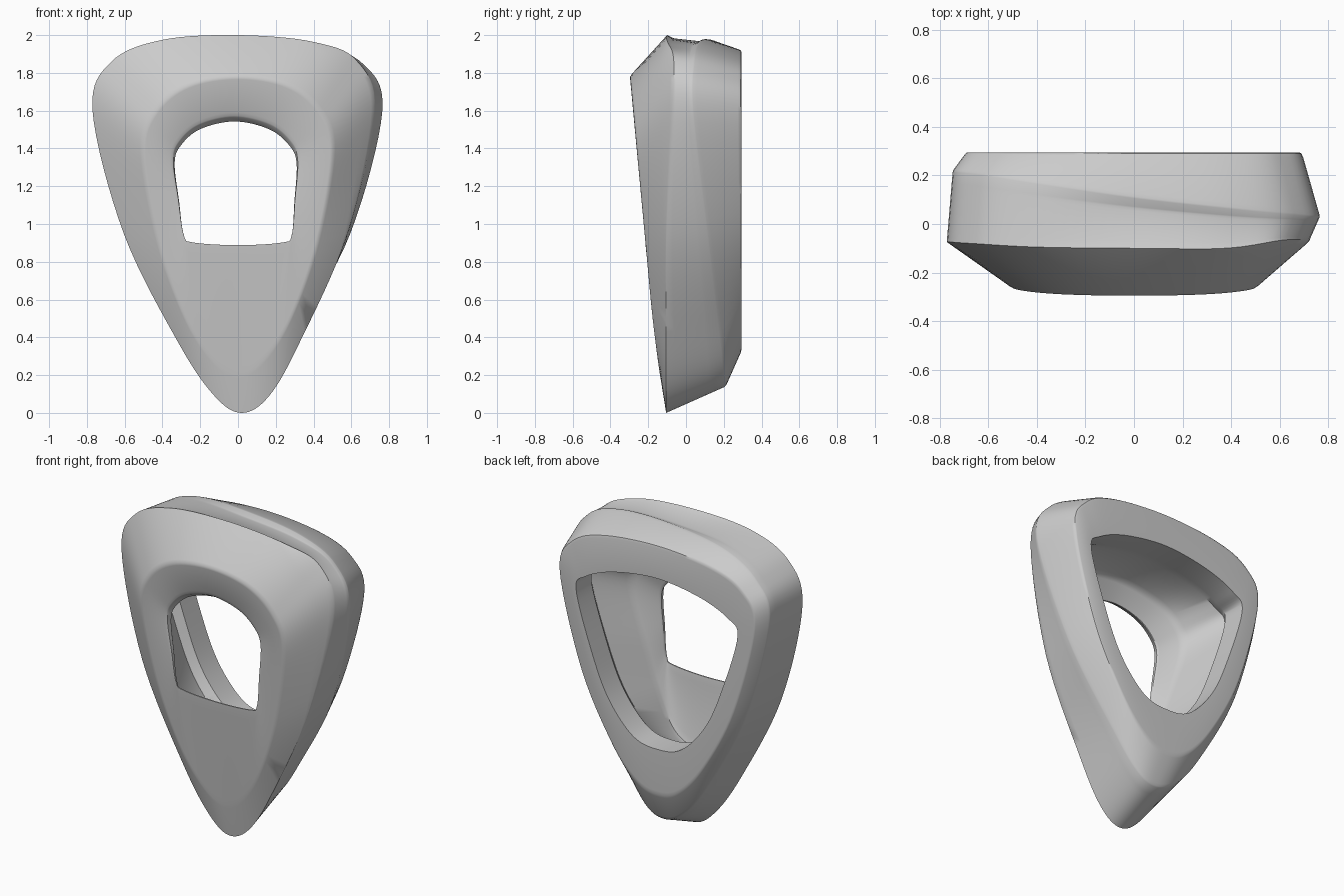
import bpy, bmesh, math
from mathutils import Vector

if "Cube" in bpy.data.objects:
    bpy.data.objects.remove(bpy.data.objects["Cube"])

SEG = 8  # spline steps between control points


def mirrored(half, yfun):
    """Half profile (x, z) from top to bottom -> full closed loop of 3D points."""
    right = [Vector((x, yfun(z), z)) for x, z in half]
    left = [Vector((-p.x, p.y, p.z)) for p in right[-2:0:-1]]
    return right + left


def spline(pts):
    """Closed Catmull-Rom curve through the control points."""
    out, n = [], len(pts)
    for i in range(n):
        a, b, c, d = (pts[(i + k) % n] for k in (-1, 0, 1, 2))
        for s in range(SEG):
            t = s / SEG
            out.append(0.5 * (2 * b + (c - a) * t + (2 * a - 5 * b + 4 * c - d) * t * t
                              + (3 * b - a - 3 * c + d) * t ** 3))
    return out


def mix(r, q, t):
    return [a.lerp(b, t(a) if callable(t) else t) for a, b in zip(r, q)]


def front(z):
    """Leaning front plane."""
    return -0.3 + 0.096 * (1.78 - z) + 0.06 * max(0, 0.38 - z)


def recess(z):
    return front(z) + 0.07 * max(0, z - 0.9)


def edge_soft(p):
    """The front edge is crisp, but melts away at the upper right corner."""
    u = min(1, max(0, (p.x - .3) / .3)) * min(1, max(0, (p.z - .5) / 1.1))
    return .3 * u * u * (3 - 2 * u)


# front outer edge (asymmetric), clockwise from the top
edge = [Vector(p) for p in (
    (0, -.1, 2.0), (.4, -.1, 1.965), (.625, -.07, 1.87), (.72, -.075, 1.6), (.58, -.105, .95),
    (.325, -.105, .37), (.165, -.105, .09), (.02, -.105, 0), (-.125, -.105, .09),
    (-.315, -.105, .37), (-.605, -.1, .95), (-.77, -.075, 1.6), (-.67, -.08, 1.86), (-.4, -.095, 1.975))]
# diagonal ridge running around the side band
ridge = [Vector(p) for p in (
    (0, .11, 1.98), (.4, .065, 1.955), (.66, .04, 1.85), (.765, .035, 1.6), (.595, .115, .95),
    (.305, .18, .42), (.15, .205, .2), (.02, .21, .14), (-.12, .215, .2),
    (-.3, .22, .42), (-.58, .22, .95), (-.745, .22, 1.6), (-.65, .21, 1.83), (-.4, .17, 1.95))]


def sunk(t, depth):
    """Loop between edge and ridge, sunk near the middle of the top."""
    out = []
    for p in mix(edge, ridge, t):
        d = depth * math.exp(-((p.x - .15) / .4) ** 2) if p.z > 1.5 else 0
        out.append(p - Vector((0, 0, d)))
    return out


back_outer = mirrored([(0, 1.92), (.38, 1.885), (.6, 1.79), (.69, 1.58), (.54, 1.0),
                       (.33, .59), (.15, .38), (0, .33)], lambda z: .295)
# back opening: a lip about 0.15 deep, then an undercut cavity, then the front shell
hole_back_half = [(0, 1.71), (.3, 1.67), (.5, 1.59), (.57, 1.49), (.46, 1.12),
                  (.34, .85), (.17, .66), (0, .62)]
back_hole = mirrored(hole_back_half, lambda z: .295)
back_lip = mirrored(hole_back_half, lambda z: .14)
cavity = mirrored([(x * 1.07, z - .05 * max(0, 1.5 - z)) for x, z in hole_back_half],
                  lambda z: .09)
inner_wall = mirrored([(0, 1.67), (.27, 1.63), (.42, 1.53), (.47, 1.38), (.385, 1.05),
                       (.30, .77), (.18, .5), (0, .42)],
                      lambda z: -.13 - .03 * max(0, 1.4 - z))
hole_half = [(0, 1.54), (.18, 1.5), (.285, 1.415), (.322, 1.32), (.305, 1.12),
             (.285, .94), (.235, .902), (0, .888)]
hole_lip = mirrored(hole_half, lambda z: recess(z) + .01 + .06 * max(0, z - .9))
hole_front = mirrored([(x * (1 + .06 * max(0, z - .9)), z + .045 * max(0, z - .9))
                       for x, z in hole_half], recess)
for p in hole_lip + hole_front:
    p.x -= .03 * max(0, p.z - .9)
inset = mirrored([(0, 1.78), (.26, 1.735), (.43, 1.6), (.5, 1.38), (.42, .9),
                  (.28, .5), (.13, .27), (0, .2)], front)

# loops around the section, each with a softness (0 = crisp edge)
loops = [(edge, edge_soft), (sunk(.15, .02), 0), (sunk(.8, .025), .1), (ridge, .1),
         (back_outer, .08), (back_hole, 0), (back_lip, 0), (cavity, 0), (inner_wall, .15),
         (hole_lip, .1), (hole_front, .1), (inset, .07)]
curves = [spline(l) for l, _ in loops]
rings = []
for i, (_, soft) in enumerate(loops):
    r, prev, nxt = curves[i], curves[i - 1], curves[(i + 1) % len(curves)]
    if not soft:
        rings.append(r)
        continue
    p0, p2 = mix(r, prev, soft), mix(r, nxt, soft)
    rings += [p0, mix(mix(p0, p2, .5), r, .5), p2]

# loft the rings into one closed body
bm = bmesh.new()
vs = [[bm.verts.new(p) for p in r] for r in rings]
n = len(rings[0])
for i in range(len(vs)):
    a, b = vs[i], vs[(i + 1) % len(vs)]
    for j in range(n):
        k = (j + 1) % n
        bm.faces.new((a[j], a[k], b[k], b[j]))
bmesh.ops.remove_doubles(bm, verts=bm.verts, dist=1e-5)
bmesh.ops.recalc_face_normals(bm, faces=bm.faces)
me = bpy.data.meshes.new("ring_body")
bm.to_mesh(me)
bm.free()
ob = bpy.data.objects.new("ring_body", me)
bpy.context.collection.objects.link(ob)
bpy.context.view_layer.objects.active = ob
ob.select_set(True)
bpy.ops.object.shade_smooth_by_angle(angle=math.radians(35))
